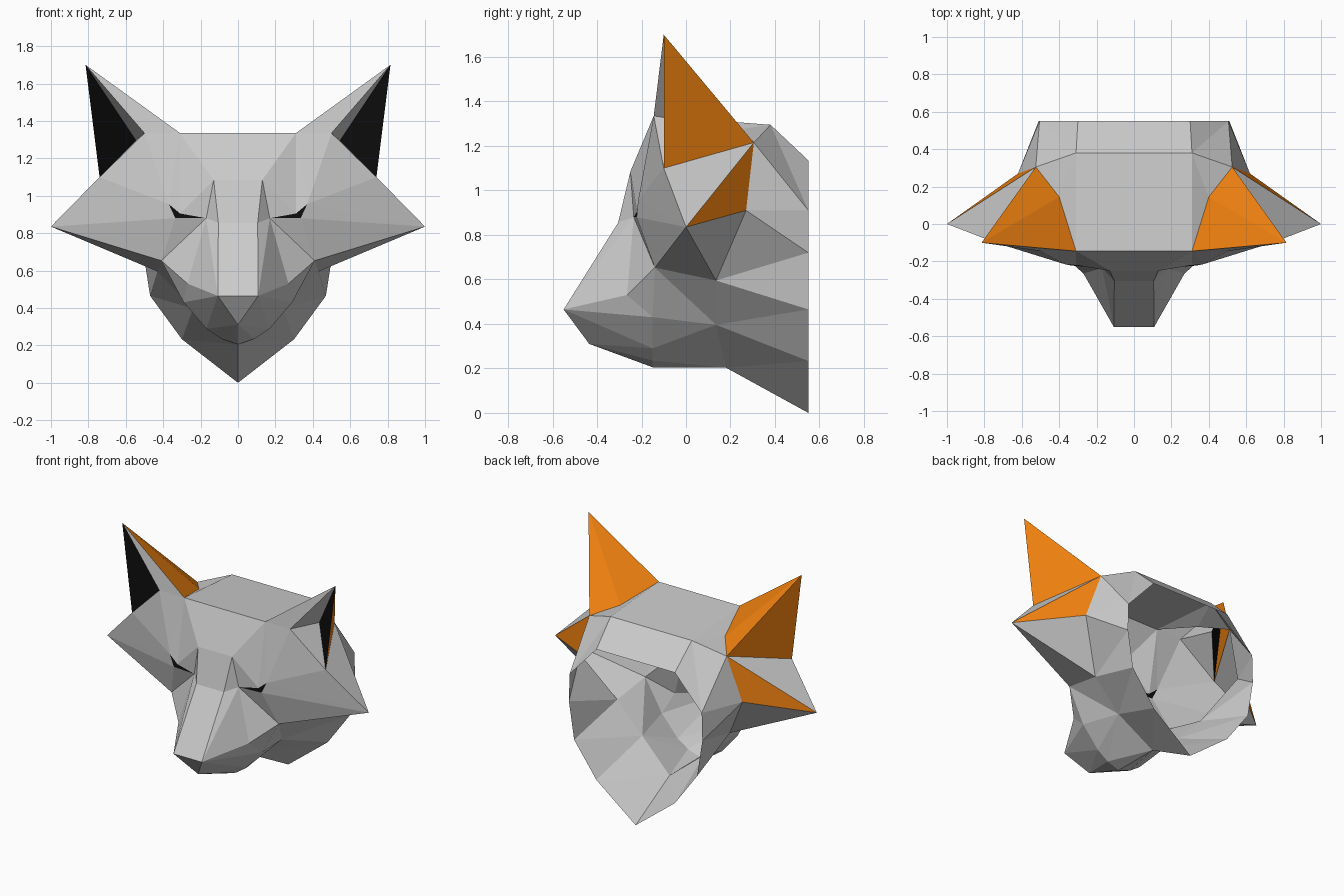
import bpy, bmesh
from mathutils import Vector as V

if "Cube" in bpy.data.objects:
    bpy.data.objects.remove(bpy.data.objects["Cube"])

# Materials
def material(name, rgb):
    m = bpy.data.materials.new(name)
    m.diffuse_color = (*rgb, 1)
    m.use_nodes = True
    m.node_tree.nodes["Principled BSDF"].inputs["Base Color"].default_value = m.diffuse_color
    return m

orange = material("orange_fur", (0.87, 0.22, 0.005))
black = material("black", (0.004, 0.004, 0.004))

# Half-face landmarks (+x side)
brow, bridge = V((.13, -.25, 1.085)), V((.105, -.305, .855))
temple, crown = V((.31, -.145, 1.335)), V((.31, .38, 1.295))
cheek, cheek_back = V((1, 0, .835)), V((.62, .27, .91))
eye_in, lid = V((.17, -.235, .88)), V((.31, -.22, .905))
eye_out, eye_low = V((.37, -.215, .955)), V((.335, -.222, .88))

# Ear landmarks
ear_tip, ear_in = V((.815, -.1, 1.7)), V((.5, -.145, 1.335))
ear_out, ear_deep = V((.74, -.1, 1.1)), V((.545, .11, 1.295))
ear_notch, ear_back = V((.4, .145, 1.26)), V((.525, .305, 1.215))

# Muzzle and jaw landmarks
nose, nose_low = V((.108, -.55, .465)), V((0, -.435, .31))
lip, mouth = V((.27, -.265, .53)), V((.41, -.14, .653))
jaw_front = [mouth] + [V((x, -.15, z)) for x, z in
                       ((.29, .43), (.17, .29), (.09, .235), (0, .205))]
jaw_hinge, jaw_mid, throat = V((.43, .135, .595)), V((.24, .135, .396)), V((0, .18, .203))

# Neck opening profile, top to bottom
rim = [V((x, .55, z)) for x, z in
       ((.3, 1.135), (.505, .91), (.51, .72), (.47, .465), (.3, .233), (0, 0))]


def mid(p):
    return V((0, p.y, p.z))


def fan(centre, *ring):
    return [(centre, a, b) for a, b in zip(ring, ring[1:])]


def centre_strip(*line):
    return [(mid(a), a, b, mid(b)) for a, b in zip(line, line[1:])]


def part(name, faces, inside=(0, .25, .75), mat=None):
    """Mesh from faces turned away from an inside point, mirrored over x."""
    bm = bmesh.new()
    for pts in faces:
        f = bm.faces.new([bm.verts.new(p) for p in pts])
        f.normal_update()
        if f.normal.dot(f.calc_center_median() - V(inside)) < 0:
            f.normal_flip()
    bmesh.ops.remove_doubles(bm, verts=bm.verts, dist=1e-4)
    me = bpy.data.meshes.new(name)
    bm.to_mesh(me)
    bm.free()
    ob = bpy.data.objects.new(name, me)
    bpy.context.collection.objects.link(ob)
    mod = ob.modifiers.new("mirror", 'MIRROR')
    mod.use_clip = True
    if mat:
        me.materials.append(mat)
    return ob


# Top of skull, forehead and nose bridge down the centre, then back to the rim
part("skull", centre_strip(rim[0], crown, temple, brow, bridge, nose)
     + fan(ear_notch, temple, crown, ear_back)
     + fan(rim[1], rim[0], crown, ear_back, cheek_back, rim[2])
     + fan(jaw_hinge, cheek, cheek_back, rim[2], rim[3]))

# Brow and cheeks around the eye
part("face", fan(eye_in, bridge, brow, lid)
     + fan(lid, brow, temple, eye_out)
     + fan(eye_out, temple, ear_in, ear_out, cheek, eye_low)
     + fan(mouth, eye_in, eye_low, cheek, jaw_hinge)
     + [(cheek, ear_out, ear_back)])

# Muzzle sides and underside
part("muzzle", fan(eye_in, bridge, nose, lip, mouth)
     + fan(jaw_front[1], mouth, lip, nose)
     + fan(jaw_front[2], jaw_front[1], nose, nose_low)
     + fan(nose_low, *jaw_front[2:])
     + [(nose, mid(nose), nose_low)], inside=(0, -.15, .5))

# Jaw radiating from its pinched middle
part("jaw", fan(jaw_mid, rim[3], jaw_hinge, *jaw_front[:4], throat, rim[4], rim[3])
     + [(throat, jaw_front[3], jaw_front[4]), (throat, rim[4], rim[5])],
     inside=(0, .2, .42))

# Ears: grey front, black hollow, orange back
part("ear_front", [(ear_tip, temple, ear_in)], inside=(.5, .5, 1.4))
part("ear_inner_wall", fan(ear_deep, ear_tip, ear_in, ear_out), inside=(0, .3, 1))
part("ear_hollow", [(ear_tip, ear_out, ear_deep)], inside=(1.2, 1, 1.3), mat=black)
part("ear_back", fan(ear_tip, temple, ear_notch, ear_back, ear_out),
     inside=ear_deep, mat=orange)

# Orange patch behind the cheek, and the eyes
part("cheek_patch", [(cheek, cheek_back, ear_back)], mat=orange)
part("eye", fan(eye_low, eye_in, lid, eye_out), mat=black)
